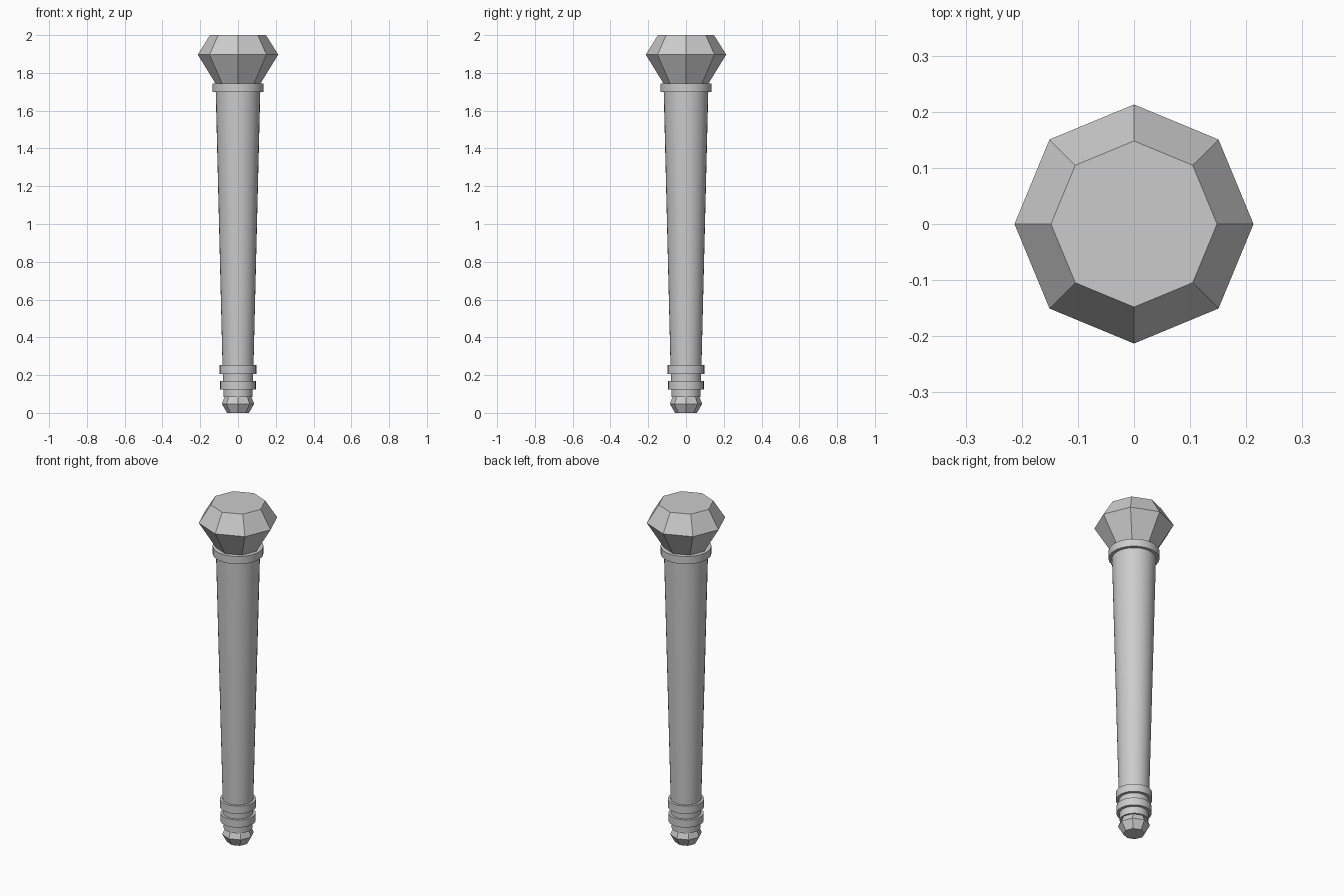
import bpy
import bmesh
import math

if "Cube" in bpy.data.objects:
    bpy.data.objects.remove(bpy.data.objects["Cube"], do_unlink=True)

# Single grey material
grey = bpy.data.materials.new("plain_grey")
grey.use_nodes = True
colour = (0.6, 0.6, 0.6, 1)
grey.diffuse_color = colour
grey.node_tree.nodes["Principled BSDF"].inputs["Base Color"].default_value = colour


def turned(name, profile, sides, smooth):
    """Revolve (radius, height) points around z and cap both ends."""
    bm = bmesh.new()
    rings = []
    for radius, z in profile:
        angles = [math.tau * i / sides for i in range(sides)]
        rings.append([bm.verts.new((radius * math.cos(a), radius * math.sin(a), z))
                      for a in angles])
    for low, high in zip(rings, rings[1:]):
        for i in range(sides):
            j = (i + 1) % sides
            bm.faces.new((low[i], low[j], high[j], high[i]))
    bm.faces.new(rings[0][::-1])
    bm.faces.new(rings[-1])
    mesh = bpy.data.meshes.new(name)
    bm.to_mesh(mesh)
    bm.free()
    mesh.materials.append(grey)
    obj = bpy.data.objects.new(name, mesh)
    bpy.context.collection.objects.link(obj)
    if smooth:
        bpy.ops.object.select_all(action='DESELECT')
        obj.select_set(True)
        bpy.context.view_layer.objects.active = obj
        bpy.ops.object.shade_smooth_by_angle(angle=math.radians(30))
    return obj


# Faceted ends
turned("faceted_head", [(0.118, 1.742), (0.213, 1.897), (0.148, 2.0)], 8, False)
turned("faceted_foot", [(0.058, 0.0), (0.086, 0.048), (0.07, 0.085)], 8, False)

# Tapered shaft and the narrow necks below it
turned("shaft", [(0.082, 0.25), (0.118, 1.705)], 32, True)
turned("upper_neck", [(0.08, 0.165), (0.08, 0.21)], 32, True)
turned("lower_neck", [(0.077, 0.083), (0.077, 0.13)], 32, True)

# Raised bands
bands = {
    "head_collar": (0.136, 1.7, 1.745),
    "upper_band": (0.097, 0.207, 0.253),
    "lower_band": (0.094, 0.125, 0.17),
}
for name, (radius, bottom, top) in bands.items():
    turned(name, [(radius, bottom), (radius, top)], 32, True)
